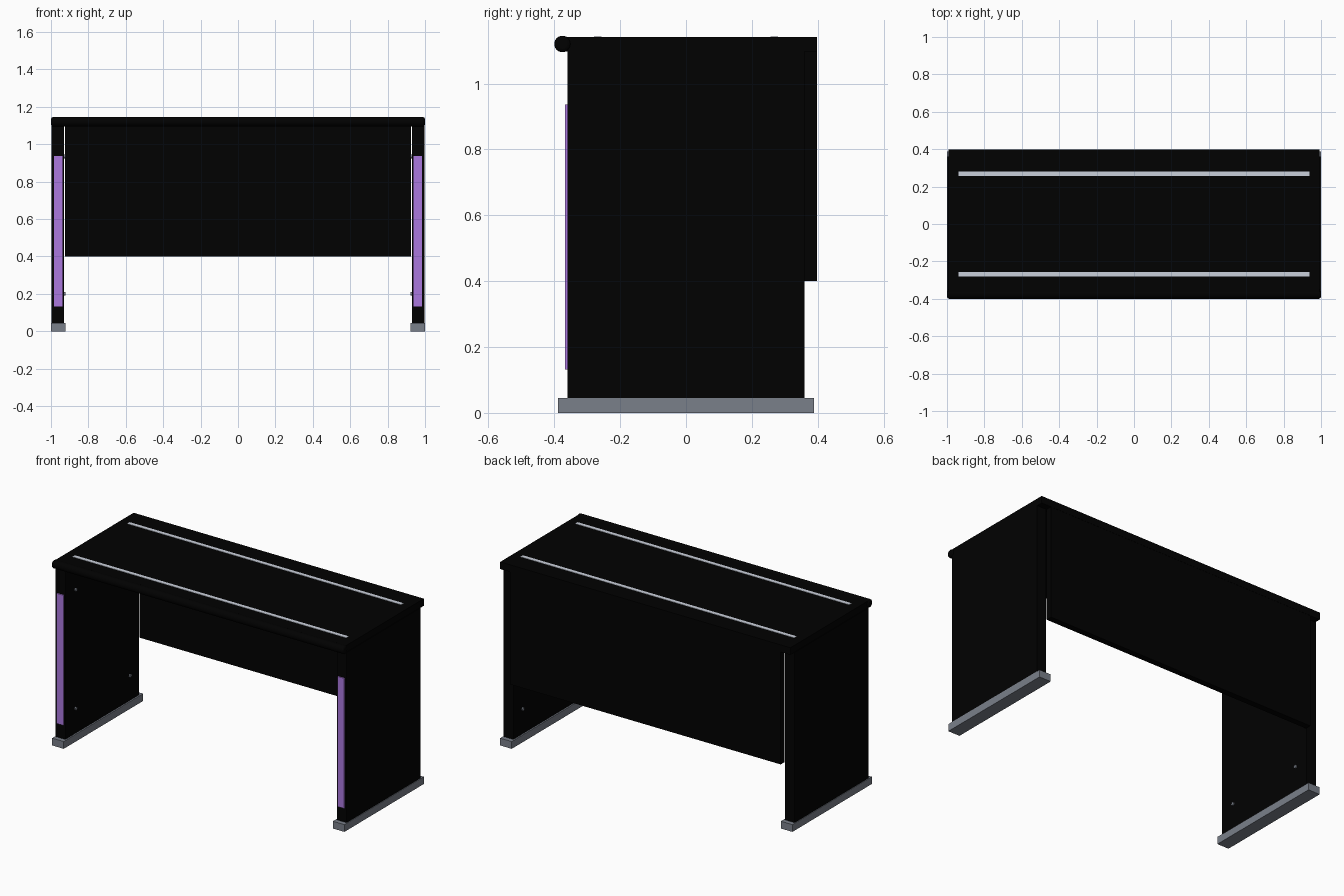
import bpy, math

if "Cube" in bpy.data.objects:
    bpy.data.objects.remove(bpy.data.objects["Cube"])


def material(name, color):
    m = bpy.data.materials.new(name)
    m.diffuse_color = (*color, 1)
    m.use_nodes = True
    m.node_tree.nodes["Principled BSDF"].inputs["Base Color"].default_value = m.diffuse_color
    return m


BLACK = material("black", (0.0002, 0.0002, 0.0002))
GREY = material("foot grey", (0.195, 0.215, 0.255))
SILVER = material("light silver", (0.6, 0.64, 0.72))
PURPLE = material("purple", (0.41, 0.19, 0.74))


def finish(o, name, mat, bevel, segments):
    o.name = name
    o.data.materials.append(mat)
    if bevel:
        b = o.modifiers.new("bevel", "BEVEL")
        b.width, b.segments = bevel, segments
        b.limit_method = "ANGLE"
        b.angle_limit = math.radians(50)
    return o


def box(name, lo, hi, mat, bevel=0, segments=1):
    bpy.ops.mesh.primitive_cube_add(size=1)
    o = bpy.context.object
    for v in o.data.vertices:
        v.co = [(a + b) / 2 + c * (b - a) for a, b, c in zip(lo, hi, v.co)]
    return finish(o, name, mat, bevel, segments)


def rod(name, center, radius, length, mat, sides, bevel=0):
    bpy.ops.mesh.primitive_cylinder_add(vertices=sides, radius=radius, depth=length,
                                        location=center, rotation=(0, math.pi / 2, 0))
    bpy.ops.object.shade_smooth_by_angle(angle=math.radians(35))
    return finish(bpy.context.object, name, mat, bevel, 3)


# Desk top with a rounded front edge
box("desk_top", (-0.993, -0.375, 1.097), (0.993, 0.398, 1.141), BLACK)
rod("front_edge_roll", (0, -0.375, 1.12), 0.025, 1.998, BLACK, 32, 0.01)

# Light inlay strips on the desk top
for side, y in (("front", -0.268), ("back", 0.268)):
    box(side + "_top_strip", (-0.937, y - 0.012, 1.136), (0.937, y + 0.012, 1.143), SILVER)

# Hanging back panel
box("back_panel", (-0.926, 0.36, 0.401), (0.926, 0.397, 1.1), BLACK)

# Side panels, feet, edge plates and bolts
for side, s in (("left", -1), ("right", 1)):
    def span(a, b):
        return sorted((s * a, s * b))

    x0, x1 = span(0.930, 0.996)
    box(side + "_side_panel", (x0, -0.36, 0.045), (x1, 0.36, 1.099), BLACK)
    x0, x1 = span(0.921, 1.0)
    box(side + "_foot", (x0, -0.388, 0), (x1, 0.388, 0.045), GREY)
    x0, x1 = span(0.939, 0.984)
    box(side + "_edge_plate", (x0, -0.367, 0.132), (x1, -0.359, 0.937), PURPLE)
    for y in (-0.262, 0.27):
        for z in (0.2, 0.935):
            rod(side + "_bolt", (s * 0.928, y, z), 0.01, 0.012, GREY, 12)
